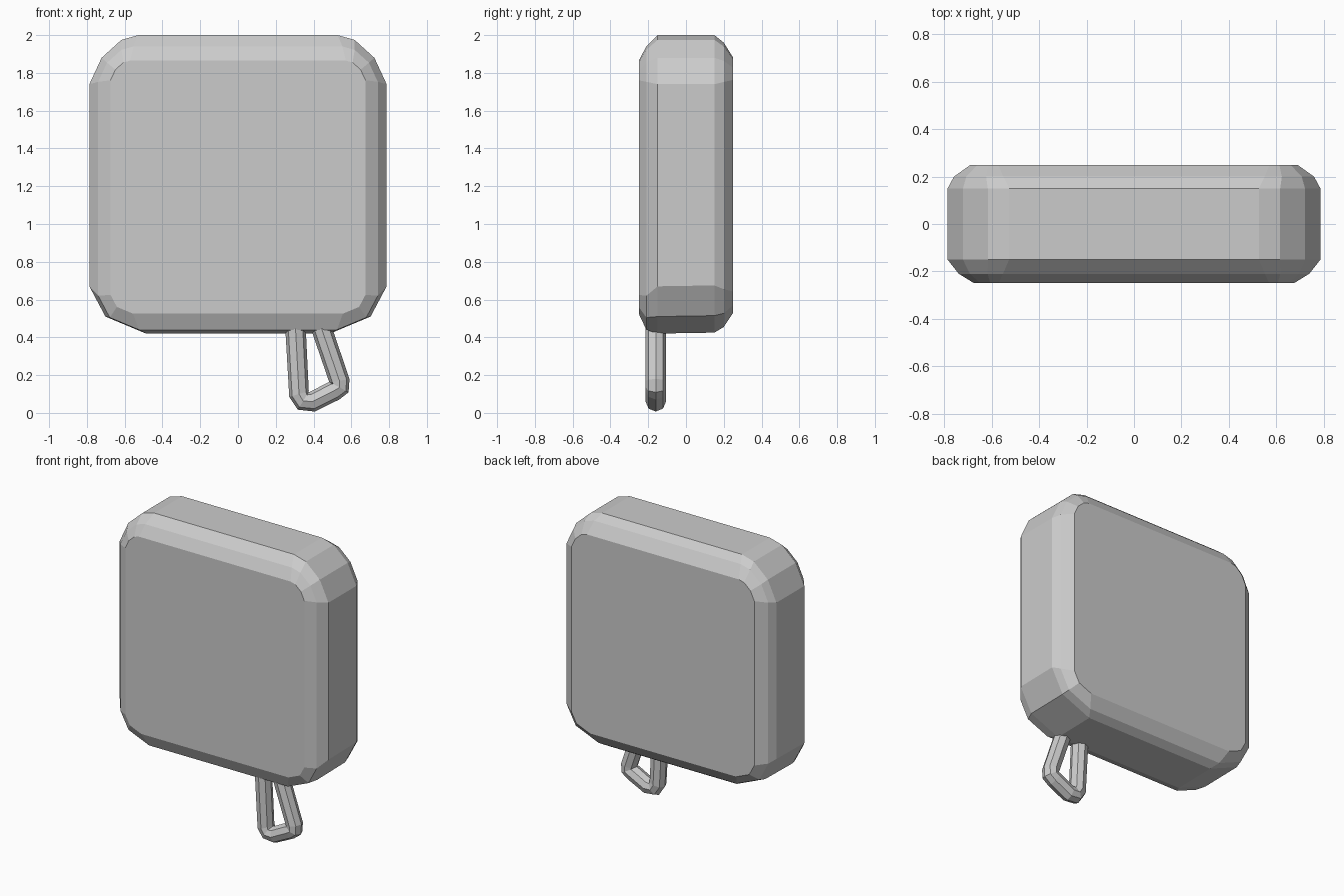
import bpy, bmesh

if "Cube" in bpy.data.objects:
    bpy.data.objects.remove(bpy.data.objects["Cube"])

# Chamfered square body: outline rings stacked from front to back
# each ring: y, half width, top z, bottom z, corner cut scale
RINGS = [(-0.25, 0.675, 1.865, 0.525, 0.40),
         (-0.21, 0.74, 1.94, 0.44, 0.72),
         (-0.15, 0.787, 2.0, 0.42, 1.0),
         (0.15, 0.787, 2.0, 0.425, 1.0),
         (0.20, 0.76, 1.96, 0.455, 0.8),
         (0.25, 0.69, 1.88, 0.53, 0.45)]
TOP_CUT = [(0.26, 0.0), (0.17, 0.025), (0.065, 0.12), (0.0, 0.26)]
LOW_CUT = [(0.0, 0.25), (0.085, 0.09), (0.30, 0.0)]


def outline(w, top, low, k):
    half = [(w - dx * k, top - dz * k) for dx, dz in TOP_CUT]
    half += [(w - dx * k, low + dz * k) for dx, dz in LOW_CUT]
    return half + [(-x, z) for x, z in reversed(half)]


bm = bmesh.new()
rings = [[bm.verts.new((x, y, z)) for x, z in outline(w, t, l, k)]
         for y, w, t, l, k in RINGS]
n = len(rings[0])
for a, b in zip(rings, rings[1:]):
    for i in range(n):
        j = (i + 1) % n
        bm.faces.new((a[i], a[j], b[j], b[i]))
bm.faces.new(rings[0])
bm.faces.new(rings[-1])
bmesh.ops.recalc_face_normals(bm, faces=bm.faces)
mesh = bpy.data.meshes.new("body")
bm.to_mesh(mesh)
bm.free()
body = bpy.data.objects.new("body", mesh)
bpy.context.collection.objects.link(body)

# Small bent-tube hanging loop under the front right
PATH = [(0.30, 0.50), (0.306, 0.42), (0.323, 0.10), (0.345, 0.063), (0.395, 0.06),
        (0.51, 0.118), (0.538, 0.135), (0.537, 0.17), (0.455, 0.41), (0.425, 0.50)]
curve = bpy.data.curves.new("hanging_loop", 'CURVE')
curve.dimensions = '3D'
curve.bevel_depth = 0.054
curve.bevel_resolution = 2
curve.use_fill_caps = True
spline = curve.splines.new('POLY')
spline.points.add(len(PATH) - 1)
for p, (x, z) in zip(spline.points, PATH):
    p.co = (x, -0.16, z, 1)
loop = bpy.data.objects.new("hanging_loop", curve)
bpy.context.collection.objects.link(loop)
bpy.context.view_layer.objects.active = loop
loop.select_set(True)
bpy.ops.object.convert(target='MESH')
bpy.ops.object.shade_flat()
